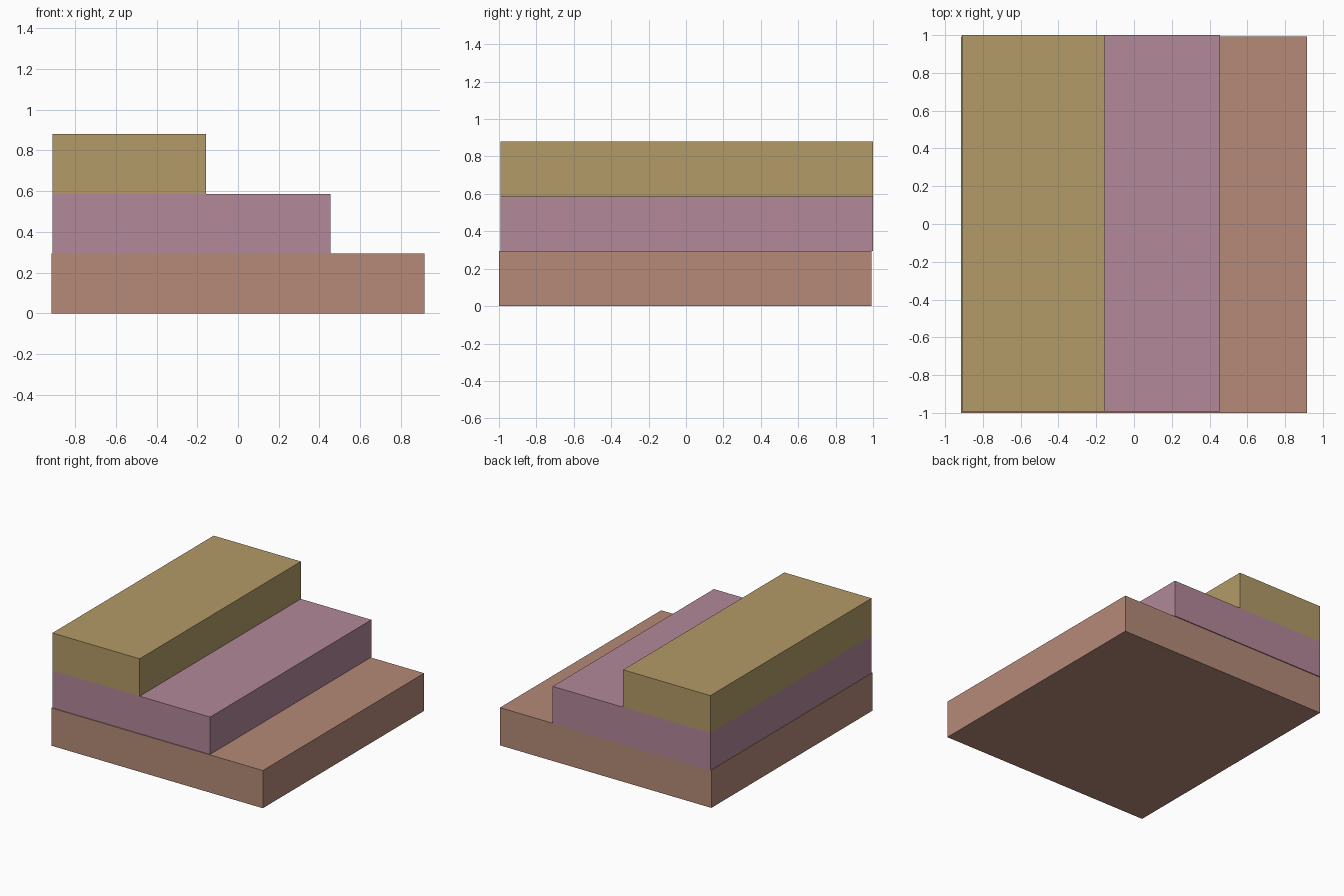
import bpy

if "Cube" in bpy.data.objects:
    bpy.data.objects.remove(bpy.data.objects["Cube"])


def srgb(r, g, b):
    return tuple(((c / 255 + 0.055) / 1.055) ** 2.4 for c in (r, g, b)) + (1.0,)


def slab(name, x, y, z, color):
    """Box spanning the given (min, max) ranges."""
    spans = (x, y, z)
    bpy.ops.mesh.primitive_cube_add(size=1, location=[(a + b) / 2 for a, b in spans])
    obj = bpy.context.object
    obj.name = name
    obj.scale = [b - a for a, b in spans]
    bpy.ops.object.transform_apply(location=False, rotation=False, scale=True)
    mat = bpy.data.materials.new(name + "_color")
    mat.diffuse_color = color
    mat.use_nodes = True
    mat.node_tree.nodes["Principled BSDF"].inputs["Base Color"].default_value = mat.diffuse_color
    obj.data.materials.append(mat)
    return obj


# Three stacked steps, flush at the left; the lowest sits slightly forward
slab("bottom_step", (-0.915, 0.915), (-1.0, 0.993), (0.0, 0.295), srgb(181, 138, 120))
slab("middle_step", (-0.911, 0.454), (-0.993, 1.0), (0.295, 0.587), srgb(178, 136, 153))
slab("top_step", (-0.911, -0.156), (-0.993, 1.0), (0.587, 0.88), srgb(179, 155, 103))
